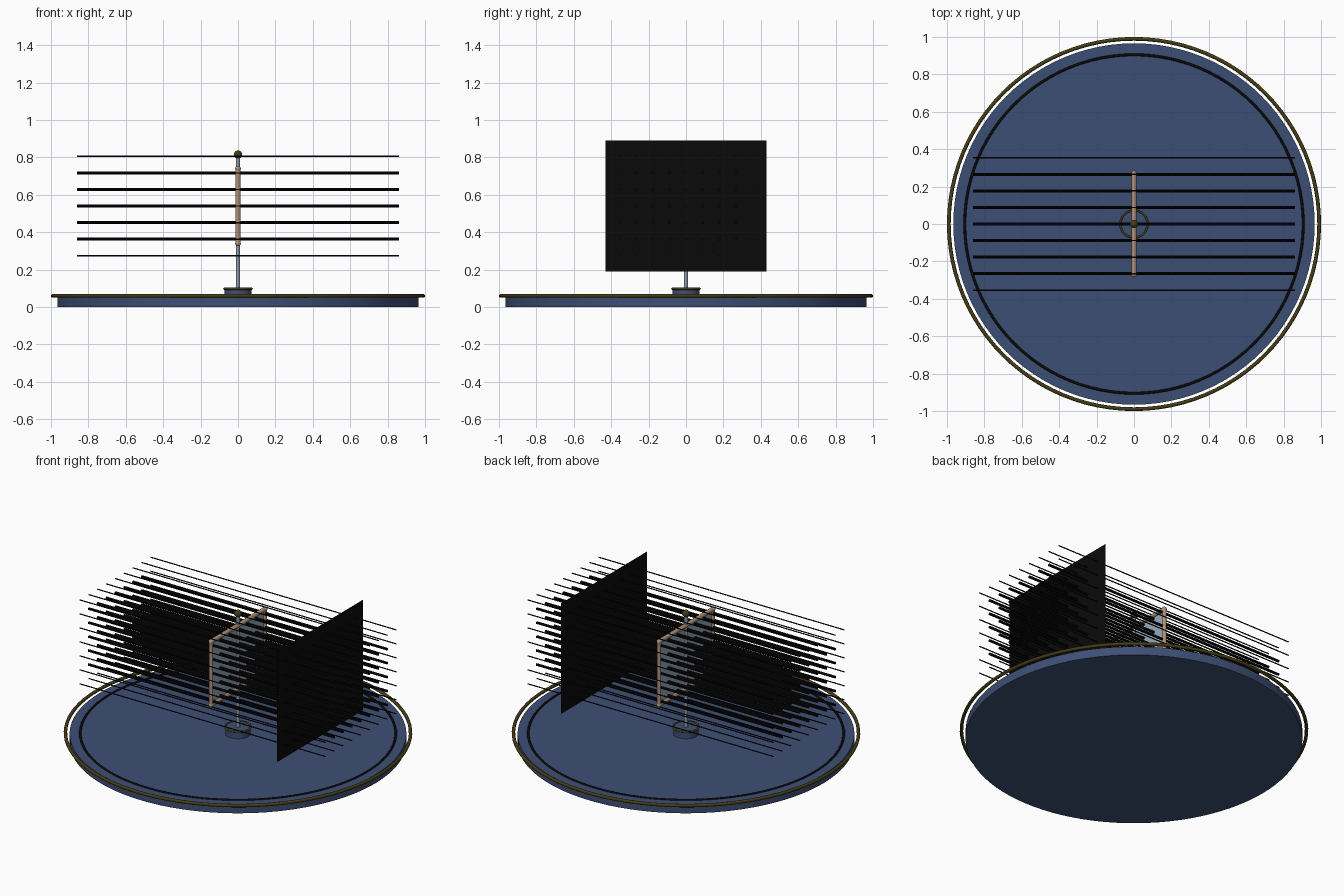
import bpy, math
from mathutils import Vector

old = bpy.data.objects.get("Cube")
if old:
    bpy.data.objects.remove(old, do_unlink=True)


def material(name, rgb):
    m = bpy.data.materials.new(name)
    m.use_nodes = True
    m.diffuse_color = (*rgb, 1)
    m.node_tree.nodes["Principled BSDF"].inputs["Base Color"].default_value = (*rgb, 1)
    return m


BLUE = material("slate blue", (0.048, 0.078, 0.178))
GOLD = material("dark gold", (0.060, 0.045, 0.007))
BLACK = material("black", (0.003, 0.003, 0.003))
STEEL = material("steel", (0.27, 0.32, 0.42))
COPPER = material("pale copper", (0.45, 0.29, 0.19))
PANE = material("pale blue", (0.30, 0.40, 0.52))


def finish(name, mat, smooth=True):
    ob = bpy.context.object
    ob.name = name
    ob.data.materials.append(mat)
    if smooth:
        bpy.ops.object.shade_smooth_by_angle(angle=math.radians(40))
    return ob


def rod(name, a, b, r, mat, sides=16):
    a, b = Vector(a), Vector(b)
    d = b - a
    bpy.ops.mesh.primitive_cylinder_add(
        vertices=sides, radius=r, depth=d.length, location=(a + b) / 2,
        rotation=d.to_track_quat('Z', 'Y').to_euler())
    return finish(name, mat)


def ring(name, radius, thick, z, mat):
    bpy.ops.mesh.primitive_torus_add(
        major_radius=radius, minor_radius=thick, major_segments=96,
        minor_segments=12, location=(0, 0, z))
    return finish(name, mat)


def ball(name, loc, r, mat):
    bpy.ops.mesh.primitive_uv_sphere_add(segments=20, ring_count=12, radius=r, location=loc)
    return finish(name, mat)


def sheet(name, x, z, width, height, mat):
    bpy.ops.mesh.primitive_plane_add(size=1, location=(x, 0, z), rotation=(0, math.pi / 2, 0))
    bpy.context.object.scale = (height, width, 1)
    return finish(name, mat, False)


# Round base with its trim rings
rod("base_disc", (0, 0, 0), (0, 0, 0.055), 0.966, BLUE, 96)
ring("base_rim", 0.99, 0.01, 0.06, GOLD)
ring("base_inner_ring", 0.905, 0.007, 0.055, BLACK)

# Hub, post and finial
rod("hub", (0, 0, 0.05), (0, 0, 0.10), 0.073, BLUE, 48)
ring("hub_rim", 0.073, 0.006, 0.098, GOLD)
rod("post", (0, 0, 0.09), (0, 0, 0.805), 0.012, STEEL)
ball("finial", (0, 0, 0.815), 0.022, GOLD)

# Rectangular loop with rounded corners around a pane
HW, Z0, Z1 = 0.27, 0.34, 0.74
corners = [(0, -HW, Z0), (0, HW, Z0), (0, HW, Z1), (0, -HW, Z1)]
for i, c in enumerate(corners):
    rod(f"loop_bar_{i + 1}", c, corners[(i + 1) % 4], 0.013, COPPER)
    ball(f"loop_corner_{i + 1}", c, 0.015, COPPER)
sheet("loop_pane", 0, 0.54, 2 * HW, Z1 - Z0, PANE)

# Upright screen
sheet("screen", 0.573, 0.54, 0.86, 0.70, BLACK)

# Grid of parallel lines, finer around the border
for j in range(-4, 5):
    for k in range(-3, 4):
        border = abs(j) == 4 or abs(k) == 3
        y, z = j * 0.0885, 0.54 + k * 0.0885
        rod(f"field_line_{j + 5}_{k + 4}", (-0.86, y, z), (0.86, y, z),
            0.0035 if border else 0.008, BLACK, 8)
